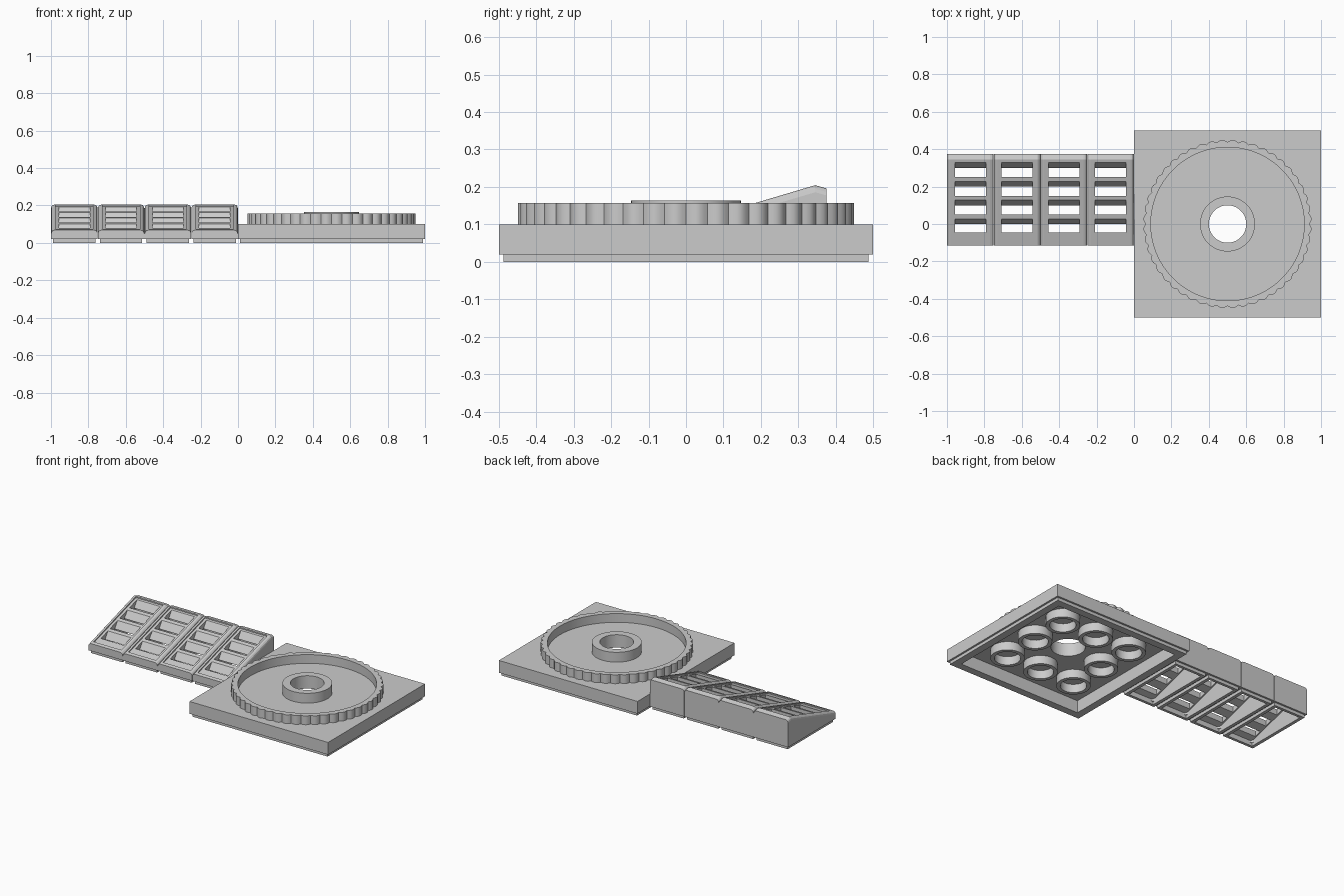
import bpy, bmesh
from math import sin, cos, pi, radians

cube = bpy.data.objects.get("Cube")
if cube:
    bpy.data.objects.remove(cube, do_unlink=True)


def finish(name, bm, smooth=False):
    bmesh.ops.recalc_face_normals(bm, faces=bm.faces)
    mesh = bpy.data.meshes.new(name)
    bm.to_mesh(mesh)
    bm.free()
    if smooth:
        mesh.shade_smooth()
        mesh.set_sharp_from_angle(angle=radians(35))
    obj = bpy.data.objects.new(name, mesh)
    bpy.context.collection.objects.link(obj)
    return obj


def circle(r, n=48, cx=0.0, cy=0.0):
    return [(cx + r * cos(2 * pi * i / n), cy + r * sin(2 * pi * i / n)) for i in range(n)]


def rect(x0, x1, y0, y1):
    return [(x0, y0), (x1, y0), (x1, y1), (x0, y1)]


def hollow_prism(name, outer, inner, z0, z1, smooth=True):
    """Upright wall between two outlines with equal point counts."""
    bm = bmesh.new()
    loops = [[bm.verts.new((x, y, z)) for x, y in pts]
             for pts, z in ((outer, z0), (outer, z1), (inner, z1), (inner, z0))]
    n = len(outer)
    for k in range(4):
        a, b = loops[k], loops[(k + 1) % 4]
        for i in range(n):
            j = (i + 1) % n
            bm.faces.new((a[i], a[j], b[j], b[i]))
    return finish(name, bm, smooth)


def solid_prism(name, outline, z0, z1):
    bm = bmesh.new()
    face = bm.faces.new([bm.verts.new((x, y, z0)) for x, y in outline])
    ext = bmesh.ops.extrude_face_region(bm, geom=[face])
    verts = [v for v in ext["geom"] if isinstance(v, bmesh.types.BMVert)]
    bmesh.ops.translate(bm, verts=verts, vec=(0, 0, z1 - z0))
    return finish(name, bm)


def side_prism(name, profile, half_width, pick=None, bevel=0.0):
    """Extrude a (y, z) profile along x and bevel the picked edges."""
    bm = bmesh.new()
    face = bm.faces.new([bm.verts.new((-half_width, y, z)) for y, z in profile])
    ext = bmesh.ops.extrude_face_region(bm, geom=[face])
    verts = [v for v in ext["geom"] if isinstance(v, bmesh.types.BMVert)]
    bmesh.ops.translate(bm, verts=verts, vec=(2 * half_width, 0, 0))
    bmesh.ops.recalc_face_normals(bm, faces=bm.faces)
    if pick:
        edges = [e for e in bm.edges if pick(e.verts[0].co, e.verts[1].co)]
        bmesh.ops.bevel(bm, geom=edges, offset=bevel, segments=3,
                        profile=0.5, affect='EDGES')
    return finish(name, bm)


def cut(target, cutter):
    cutter.hide_render = True
    mod = target.modifiers.new("cut", 'BOOLEAN')
    mod.operation = 'DIFFERENCE'
    mod.solver = 'EXACT'
    mod.object = cutter
    bpy.context.view_layer.objects.active = target
    bpy.ops.object.modifier_apply(modifier=mod.name)
    bpy.data.objects.remove(cutter, do_unlink=True)


# Square base plate, hollow underneath, with a hole through the centre
CX = 0.5
base = solid_prism("base_plate", rect(0, 1, -0.5, 0.5), 0.02, 0.1)
cut(base, solid_prism("cavity_cutter", rect(0.06, 0.94, -0.44, 0.44), -0.1, 0.08))
cut(base, solid_prism("hole_cutter", circle(0.1, cx=CX), -0.1, 0.3))
hollow_prism("base_lip", rect(0.012, 0.988, -0.488, 0.488),
             rect(0.06, 0.94, -0.44, 0.44), 0, 0.02, False)

# Tubes below the plate, all around the centre hole
for i in (-1, 0, 1):
    for j in (-1, 0, 1):
        if i or j:
            x, y = CX + i * 0.25, j * 0.25
            hollow_prism("under_tube", circle(0.1, 24, x, y),
                         circle(0.077, 24, x, y), 0.025, 0.081)

# Scalloped ring and centre hub on top
BUMPS, STEPS = 48, 6
scallop = []
for i in range(BUMPS * STEPS):
    a = 2 * pi * i / (BUMPS * STEPS)
    r = 0.438 + 0.012 * abs(sin(a * BUMPS / 2))
    scallop.append((CX + r * cos(a), r * sin(a)))
hollow_prism("scalloped_ring", scallop, circle(0.41, BUMPS * STEPS, CX), 0.099, 0.157)
hollow_prism("centre_hub", circle(0.147, cx=CX), circle(0.1, cx=CX), 0.099, 0.164)


# Sloped grille tile
def top(y):
    return 0.068 + 0.297 * (y + 0.115)


FRONT, BACK, RIDGE = -0.115, 0.375, 0.345


def top_side_edge(a, b):
    return abs(a.x - b.x) < 1e-5 and min(a.z, b.z) > 0.05


def corner_edge(a, b):
    return abs(a.x - b.x) < 1e-5 and abs(a.y - b.y) < 1e-5


tile = side_prism("grille_tile",
                  [(FRONT, 0.02), (BACK, 0.02), (BACK, 0.196), (RIDGE, top(RIDGE)),
                   (FRONT, top(FRONT))], 0.124, top_side_edge, 0.018)

# Hollow underside that follows the slope
cut(tile, side_prism("tile_cavity_cutter",
                     [(-0.085, -0.1), (0.345, -0.1), (0.345, top(0.345) - 0.045),
                      (-0.085, top(-0.085) - 0.045)], 0.092, corner_edge, 0.02))

# Shallow recessed panel
cut(tile, side_prism("panel_cutter",
                     [(y, top(y) + dz) for y, dz in
                      ((-0.095, -0.008), (0.34, -0.008), (0.34, 0.1), (-0.095, 0.1))], 0.1))

# Louvre slots with a slanted rear wall
for y0, y1 in ((-0.045, 0.03), (0.05, 0.13), (0.15, 0.23), (0.25, 0.33)):
    z = top(y1)
    cut(tile, side_prism("slot_cutter",
                         [(y0, z - 0.08), (y1 - 0.035, z - 0.08), (y1 - 0.03, z - 0.05),
                          (y1, z - 0.005), (y1, z + 0.05), (y0, z + 0.05)], 0.083))

lip = hollow_prism("tile_lip", rect(-0.113, 0.113, FRONT + 0.012, BACK - 0.012),
                   rect(-0.092, 0.092, -0.085, 0.345), 0, 0.02, False)

# Four tiles side by side
for part in (tile, lip):
    part.location.x = -0.875
    for k in range(1, 4):
        twin = part.copy()
        twin.location.x = -0.875 + 0.25 * k
        bpy.context.collection.objects.link(twin)
